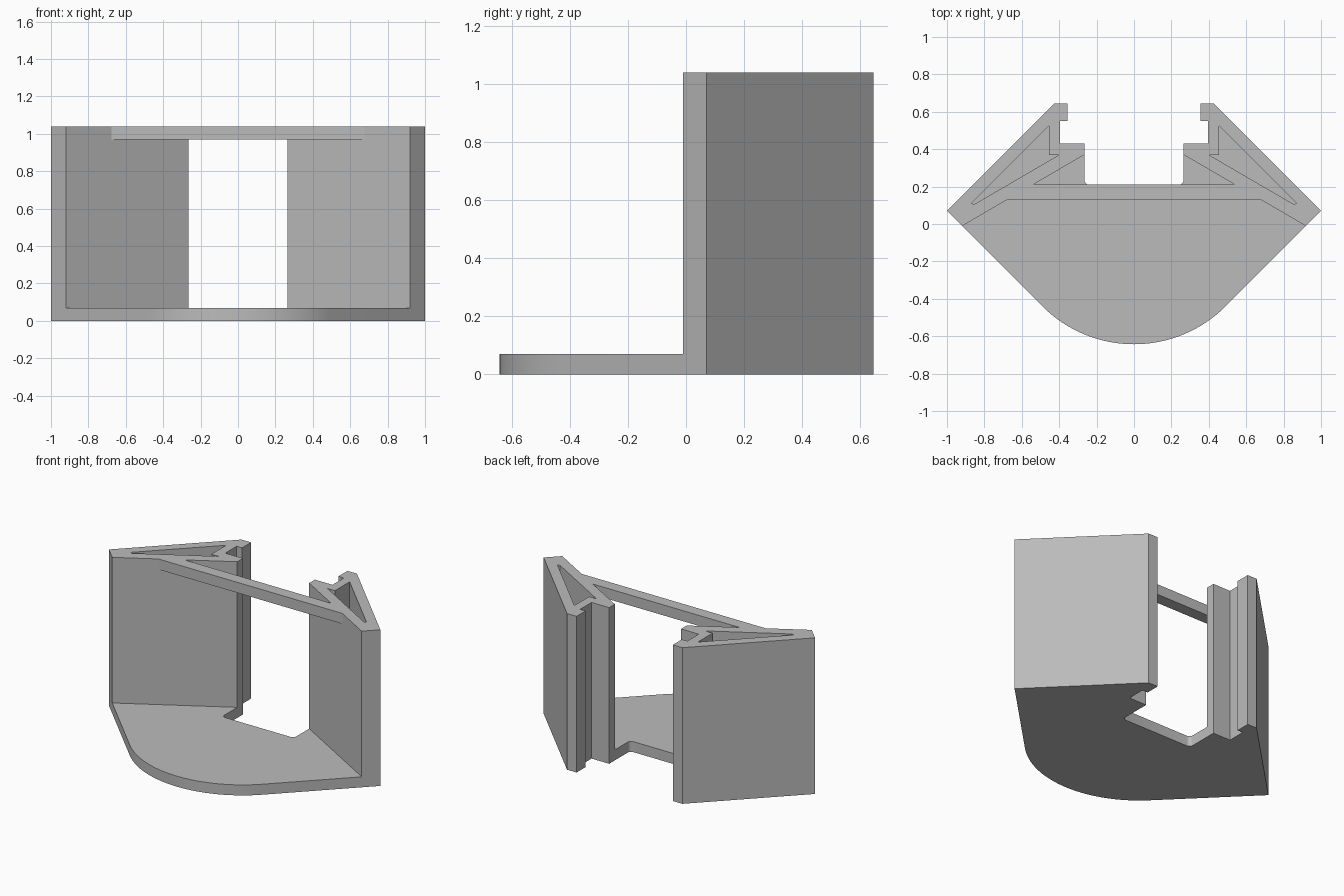
import bpy
import bmesh
from math import sin, cos, pi

cube = bpy.data.objects.get("Cube")
if cube:
    bpy.data.objects.remove(cube)

HEIGHT, FLOOR, BAR_BOTTOM = 1.04, 0.07, 0.97
BAR_FRONT, BAR_BACK = 0.13, 0.21
WALL_APEX, WALL_SLOPE = 0.525, 0.583    # inner wall line: y = apex - slope * x

grey = bpy.data.materials.new("plain grey")
grey.use_nodes = True
colour = (0.5, 0.5, 0.5, 1)
grey.diffuse_color = colour
grey.node_tree.nodes["Principled BSDF"].inputs["Base Color"].default_value = colour


def wall_x(y):
    return (WALL_APEX - y) / WALL_SLOPE


def mirrored(half):
    """Close a right-hand profile by mirroring it in x."""
    return half + [(-x, y) for x, y in reversed(half) if x > 1e-6]


def prism(name, outline, z0, z1):
    bm = bmesh.new()
    face = bm.faces.new([bm.verts.new((x, y, z0)) for x, y in outline])
    out = bmesh.ops.extrude_face_region(bm, geom=[face])
    for v in out["geom"]:
        if isinstance(v, bmesh.types.BMVert):
            v.co.z = z1
    bmesh.ops.recalc_face_normals(bm, faces=bm.faces)
    mesh = bpy.data.meshes.new(name)
    bm.to_mesh(mesh)
    bm.free()
    mesh.materials.append(grey)
    obj = bpy.data.objects.new(name, mesh)
    bpy.context.collection.objects.link(obj)
    return obj


# Overall plan outline: rounded front, pointed sides, stepped rear notch
radius, centre = 0.693, 0.05
arc = [(radius * sin(a), centre - radius * cos(a))
       for a in (pi / 4 * i / 16 for i in range(17))]
fillet = [(0.24 + 0.025 * cos(a), BAR_BACK + 0.025 - 0.025 * sin(a))
          for a in (pi / 2 * i / 5 for i in range(6))]
rear = [(1.0, 0.07), (0.425, 0.645), (0.355, 0.645), (0.355, 0.55),
        (0.395, 0.55), (0.395, 0.43), (0.265, 0.43)]
bracket = prism("bracket", mirrored(arc + rear + fillet), 0, HEIGHT)

# Cutters: space between the walls, gaps either side of the bar, side pockets
sides = [(1.2, -1.0), (1.2, WALL_APEX - WALL_SLOPE * 1.2)]
pocket = [(0.455, 0.525), (0.455, 0.37), (0.4, 0.37), (0.855, 0.105), (0.87, 0.11)]
cutters = [
    prism("opening_cutter", mirrored(sides + [(0, WALL_APEX)]), FLOOR, BAR_BOTTOM),
    prism("front_gap_cutter", mirrored(sides + [(wall_x(BAR_FRONT), BAR_FRONT)]), 0.9, 1.2),
    prism("rear_gap_cutter", mirrored([(wall_x(BAR_BACK), BAR_BACK), (0, WALL_APEX)]), 0.9, 1.2),
    prism("left_pocket_cutter", pocket, FLOOR, 1.2),
    prism("right_pocket_cutter", [(-x, y) for x, y in pocket], FLOOR, 1.2),
]
for cutter in cutters:
    mod = bracket.modifiers.new(cutter.name, "BOOLEAN")
    mod.operation, mod.solver, mod.object = "DIFFERENCE", "EXACT", cutter
    cutter.hide_render = True

# Apply the cuts, then shade the rounded parts smooth
bpy.ops.object.select_all(action="DESELECT")
bracket.select_set(True)
bpy.context.view_layer.objects.active = bracket
for cutter in cutters:
    bpy.ops.object.modifier_apply(modifier=cutter.name)
    bpy.data.objects.remove(cutter)
bpy.ops.object.shade_smooth_by_angle(angle=0.5)
